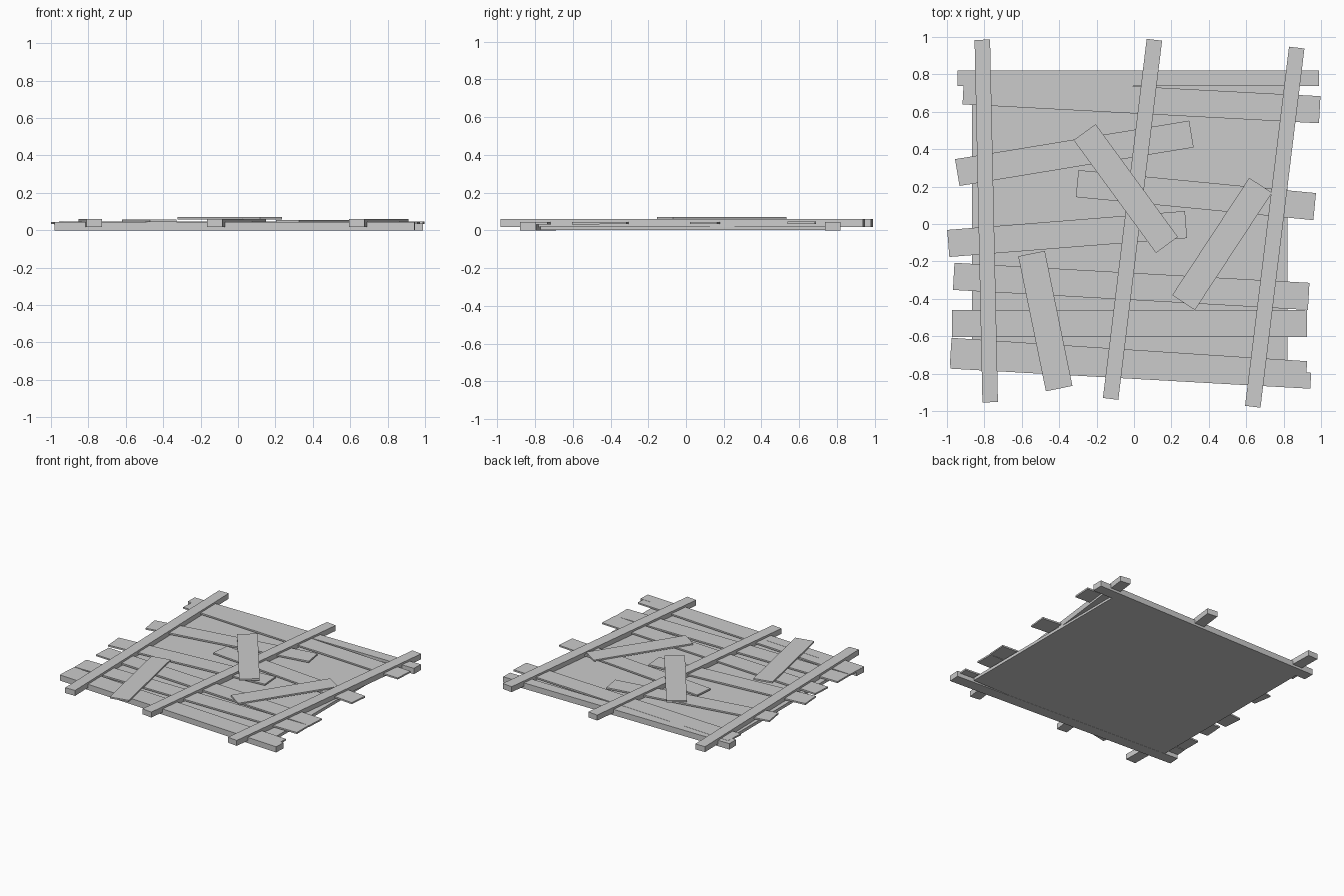
import bpy
import bmesh
from math import hypot
from mathutils import Vector

if "Cube" in bpy.data.objects:
    bpy.data.objects.remove(bpy.data.objects["Cube"])


def board(name, start, end, width, z0, z1):
    """Rectangular timber running between two end centres, seen from above."""
    a, b = Vector(start), Vector(end)
    d = (b - a).normalized()
    side = Vector((-d.y, d.x)) * width / 2
    bm = bmesh.new()
    low = [bm.verts.new((p.x, p.y, z0)) for p in (a - side, b - side, b + side, a + side)]
    face = bm.faces.new(low)
    top = bmesh.ops.extrude_face_region(bm, geom=[face])["geom"]
    bmesh.ops.translate(bm, vec=(0, 0, z1 - z0),
                        verts=[v for v in top if isinstance(v, bmesh.types.BMVert)])
    bmesh.ops.recalc_face_normals(bm, faces=bm.faces)
    mesh = bpy.data.meshes.new(name)
    bm.to_mesh(mesh)
    bm.free()
    obj = bpy.data.objects.new(name, mesh)
    bpy.context.collection.objects.link(obj)
    return obj


# Base panel
board("base_panel", (-0.865, 0.02), (0.82, 0.02), 1.58, 0.001, 0.024)

# Edge beams at the back and front
board("back_beam", (-0.945, 0.778), (0.99, 0.778), 0.083, 0.0, 0.045)
board("front_beam", (-0.98, -0.731), (0.945, -0.838), 0.085, 0.0, 0.044)

# Cross beams running front to back
cross_beams = [
    ((-0.811, 0.985), (-0.769, -0.953)),
    ((0.109, 0.985), (-0.125, -0.935)),
    ((0.870, 0.943), (0.635, -0.977)),
]
for i, (a, b) in enumerate(cross_beams):
    board(f"cross_beam_{i + 1}", a, b, 0.083, 0.018, 0.060)

# Thin planks laid across the panel
planks = [
    ((-0.913, 0.712), (0.993, 0.611)),
    ((-0.945, 0.275), (0.307, 0.481)),
    ((-0.304, 0.216), (0.966, 0.093)),
    ((-0.993, -0.104), (0.278, -0.003)),
    ((-0.964, -0.280), (0.934, -0.387)),
    ((-0.974, -0.533), (0.926, -0.531)),
    ((-0.980, -0.681), (0.921, -0.806)),
]
for i, (a, b) in enumerate(planks):
    z = 0.046 - 0.0004 * i
    board(f"plank_{i + 1}", a, b, 0.145, z - 0.012, z)

# Loose slanted planks lying on top
board("slanted_plank_left", (-0.548, -0.158), (-0.400, -0.880), 0.145, 0.045, 0.057)
board("slanted_plank_right", (0.677, 0.207), (0.265, -0.420), 0.145, 0.043, 0.055)
board("slanted_plank_top", (-0.264, 0.491), (0.176, -0.112), 0.145, 0.058, 0.071)
